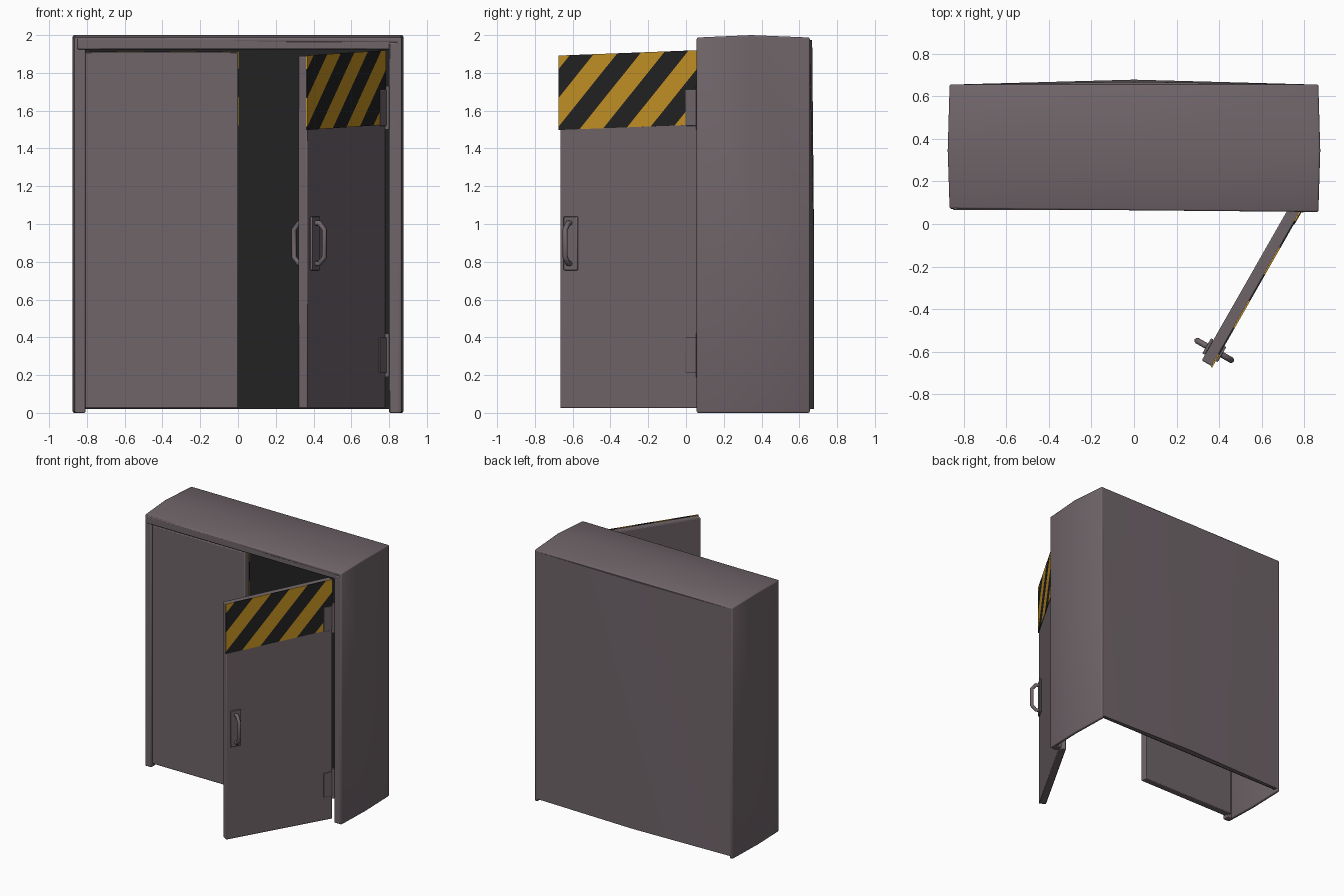
import bpy, bmesh, math
from mathutils import Matrix, Vector

if "Cube" in bpy.data.objects:
    bpy.data.objects.remove(bpy.data.objects["Cube"])


def material(name, rgb):
    m = bpy.data.materials.new(name)
    m.diffuse_color = (*rgb, 1)
    m.use_nodes = True
    m.node_tree.nodes["Principled BSDF"].inputs["Base Color"].default_value = m.diffuse_color
    return m


GREY = material("warm_grey_metal", (0.162, 0.130, 0.144))
YELLOW = material("hazard_yellow", (0.56, 0.29, 0.018))
BLACK = material("matt_black", (0.016, 0.016, 0.016))


def finish(name, bm, mats=(GREY,), bevel=0.0, matrix=None):
    bmesh.ops.recalc_face_normals(bm, faces=bm.faces)
    me = bpy.data.meshes.new(name)
    bm.to_mesh(me)
    bm.free()
    ob = bpy.data.objects.new(name, me)
    bpy.context.collection.objects.link(ob)
    for m in mats:
        me.materials.append(m)
    if matrix:
        ob.matrix_world = matrix
    if bevel:
        mod = ob.modifiers.new("bevel", "BEVEL")
        mod.width, mod.segments = bevel, 2
        mod.limit_method, mod.angle_limit = "ANGLE", math.radians(40)
    bpy.ops.object.select_all(action="DESELECT")
    ob.select_set(True)
    bpy.context.view_layer.objects.active = ob
    bpy.ops.object.shade_smooth_by_angle(angle=math.radians(35))
    return ob


def box_mesh(lo, hi):
    bm = bmesh.new()
    bmesh.ops.create_cube(bm, size=1)
    for v in bm.verts:
        v.co = [lo[i] + (v.co[i] + 0.5) * (hi[i] - lo[i]) for i in range(3)]
    return bm


def box(name, lo, hi, mat=GREY, bevel=0.006, matrix=None):
    return finish(name, box_mesh(lo, hi), (mat,), bevel, matrix)


# Cabinet shell: two sides and the top, slightly bulged at mid depth
bm = bmesh.new()
bmesh.ops.create_cube(bm, size=2)
bmesh.ops.subdivide_edges(bm, edges=bm.edges, cuts=1, use_grid_fill=True)
bm.normal_update()
unwanted = [f for f in bm.faces if abs(f.normal.y) > 0.9 or f.normal.z < -0.9]
bmesh.ops.delete(bm, geom=unwanted, context="FACES")
for v in bm.verts:
    x, y, z = v.co
    half = 0.875 if abs(y) < 0.5 else 0.866
    top = 2.0 if abs(y) < 0.5 else 1.987
    depth = {-1: 0.064 - 0.008 * x, 0: 0.345, 1: 0.656}[round(y)]
    v.co = (x * half, depth, (z + 1) / 2 * top)
shell = finish("cabinet_shell", bm)
mod = shell.modifiers.new("thickness", "SOLIDIFY")
mod.thickness, mod.offset, mod.use_even_offset = 0.025, -1, True
mod = shell.modifiers.new("bevel", "BEVEL")
mod.width, mod.segments = 0.008, 2
mod.limit_method, mod.angle_limit = "ANGLE", math.radians(40)

# Back panel, pushed outwards along its lower middle
bm = box_mesh((-0.85, 0.635, 0.02), (0.85, 0.655, 1.975))
for axis, co in (((1, 0, 0), (0, 0, 0)), ((0, 0, 1), (0, 0, 0.9))):
    bmesh.ops.bisect_plane(bm, geom=bm.verts[:] + bm.edges[:] + bm.faces[:],
                           plane_co=co, plane_no=axis)
for v in bm.verts:
    if abs(v.co.x) < 0.01 and v.co.y > 0.65:
        v.co.y = 0.678 if v.co.z < 1.5 else 0.668
finish("back_panel", bm)
box("dark_interior_back", (-0.84, 0.628, 0.02), (0.84, 0.634, 1.96), BLACK, 0)

# Front frame
box("left_post", (-0.864, 0.071, 0), (-0.808, 0.125, 1.96))
box("right_post", (0.80, 0.058, 0), (0.864, 0.115, 1.96))
box("header", (-0.85, 0.065, 1.925), (0.85, 0.115, 1.984))

# Doors: local x runs from free edge to hinge, local y from outer to inner face
THICK = 0.055


def door(name, width, matrix, top_free, top_hinge):
    def slope(bm):
        for v in bm.verts:
            t = v.co.x / width
            v.co.z += (top_hinge * t + top_free * (1 - t)) - top_hinge
        return bm

    bm = box_mesh((0, 0, 0.025), (width, THICK, top_hinge))
    for v in bm.verts:
        if v.co.z > 1 and v.co.x < width / 2:
            v.co.z = top_free
    finish(name + "_panel", bm, bevel=0.006, matrix=matrix)

    # Hazard band cut into diagonal stripes
    bm = slope(box_mesh((-0.005, -0.004, top_hinge - 0.39),
                        (width - 0.002, 0.003, top_hinge + 0.004)))
    a, b, c = 3.565, -3.287, 5.25

    def phase(p):
        return c + a * p.x + b * p.z

    for k in range(-12, 24):
        level = k / 2 + 0.25
        bmesh.ops.bisect_plane(bm, geom=bm.verts[:] + bm.edges[:] + bm.faces[:],
                               plane_co=((level - c) / a, 0, 0), plane_no=(a, 0, b))
    for f in bm.faces:
        p = phase(f.calc_center_median())
        f.material_index = 0 if abs(p - round(p)) < 0.25 else 1
    finish(name + "_hazard_band", bm, (YELLOW, BLACK), matrix=matrix)


def pose(x, y, degrees):
    return Matrix.Translation((x, y, 0)) @ Matrix.Rotation(math.radians(degrees), 4, "Z")


open_pose = pose(0.366, -0.668, 60.3)
door("right_door", 0.84, open_pose, 1.888, 1.916)
door("left_door", 0.83, pose(0, 0.14, 180), 1.91, 1.91)

# Handles on both faces of the open door
for side, face, out in (("outer", 0, -1), ("inner", THICK, 1)):
    y0, y1 = sorted((face, face + out * 0.014))
    box(side + "_handle_plate", (0.03, y0, 0.755), (0.112, y1, 1.04), GREY, 0.004, open_pose)
    cu = bpy.data.curves.new(side + "_handle_bar", "CURVE")
    cu.dimensions, cu.bevel_depth, cu.bevel_resolution = "3D", 0.014, 2
    cu.use_fill_caps = True
    sp = cu.splines.new("POLY")
    path = ((0, 0.79), (0.035, 0.79), (0.065, 0.825), (0.065, 0.97), (0.035, 1.005), (0, 1.005))
    sp.points.add(len(path) - 1)
    for p, (d, z) in zip(sp.points, path):
        p.co = (0.07, face + out * d, z, 1)
    cu.materials.append(GREY)
    bar = bpy.data.objects.new(side + "_handle_bar", cu)
    bpy.context.collection.objects.link(bar)
    bar.matrix_world = open_pose

# Hinges between the open door and its post
for label, z0 in (("lower", 0.19), ("upper", 1.50)):
    bm = bmesh.new()
    bmesh.ops.create_cone(bm, cap_ends=True, segments=12, radius1=0.013, radius2=0.013, depth=0.23,
                          matrix=Matrix.Translation((0.789, 0.066, z0 + 0.115)))
    finish(label + "_hinge_pin", bm)
    box(label + "_hinge_leaf", (0.77, -0.007, z0 + 0.02), (0.835, 0.003, z0 + 0.21),
        GREY, 0.002, open_pose)
